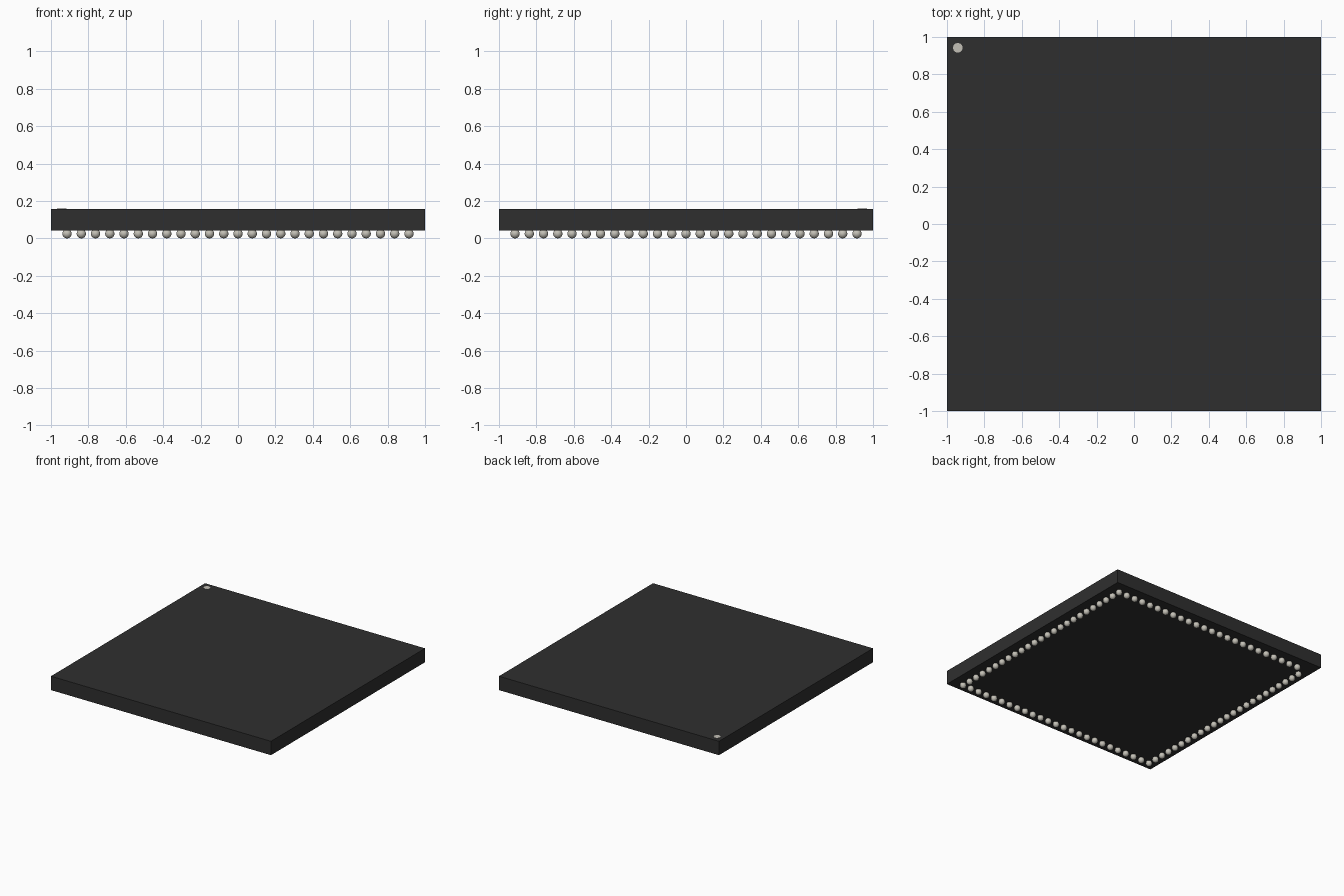
import bpy, bmesh
from mathutils import Matrix

cube = bpy.data.objects.get("Cube")
if cube:
    bpy.data.objects.remove(cube, do_unlink=True)

BOTTOM, TOP = 0.043, 0.157      # package body heights
COUNT, REACH = 25, 0.914        # balls per side, outermost ball centre
RADIUS = 0.025


def material(name, color):
    mat = bpy.data.materials.new(name)
    mat.use_nodes = True
    mat.diffuse_color = (*color, 1)
    bsdf = mat.node_tree.nodes["Principled BSDF"]
    bsdf.inputs["Base Color"].default_value = (*color, 1)
    bsdf.inputs["Roughness"].default_value = 0.6
    return mat


def make_object(name, bm, mat, smooth=False):
    for face in bm.faces:
        face.smooth = smooth
    mesh = bpy.data.meshes.new(name)
    bm.to_mesh(mesh)
    bm.free()
    mesh.materials.append(mat)
    obj = bpy.data.objects.new(name, mesh)
    bpy.context.collection.objects.link(obj)
    return obj


black = material("package black", (0.028, 0.028, 0.028))
solder = material("solder grey", (0.55, 0.53, 0.47))

# Flat square package body
bm = bmesh.new()
bmesh.ops.create_cube(bm, size=1, matrix=Matrix.Translation((0, 0, (BOTTOM + TOP) / 2))
                      @ Matrix.Diagonal((2, 2, TOP - BOTTOM, 1)))
make_object("package_body", bm, black)

# Orientation dot on the top, in the back corner at -x
bm = bmesh.new()
bmesh.ops.create_cone(bm, cap_ends=True, segments=12, radius1=0.026, radius2=0.026,
                      depth=0.004, matrix=Matrix.Translation((-0.942, 0.942, TOP)))
make_object("corner_dot", bm, solder)

# Single ring of solder balls underneath, without one beneath the dot
bm = bmesh.new()
last = COUNT - 1
for i in range(COUNT):
    for j in range(COUNT):
        on_ring = i in (0, last) or j in (0, last)
        if on_ring and (i, j) != (0, last):
            x = -REACH + 2 * REACH * i / last
            y = -REACH + 2 * REACH * j / last
            bmesh.ops.create_uvsphere(bm, u_segments=16, v_segments=10, radius=RADIUS,
                                      matrix=Matrix.Translation((x, y, RADIUS)))
make_object("solder_balls", bm, solder, smooth=True)
